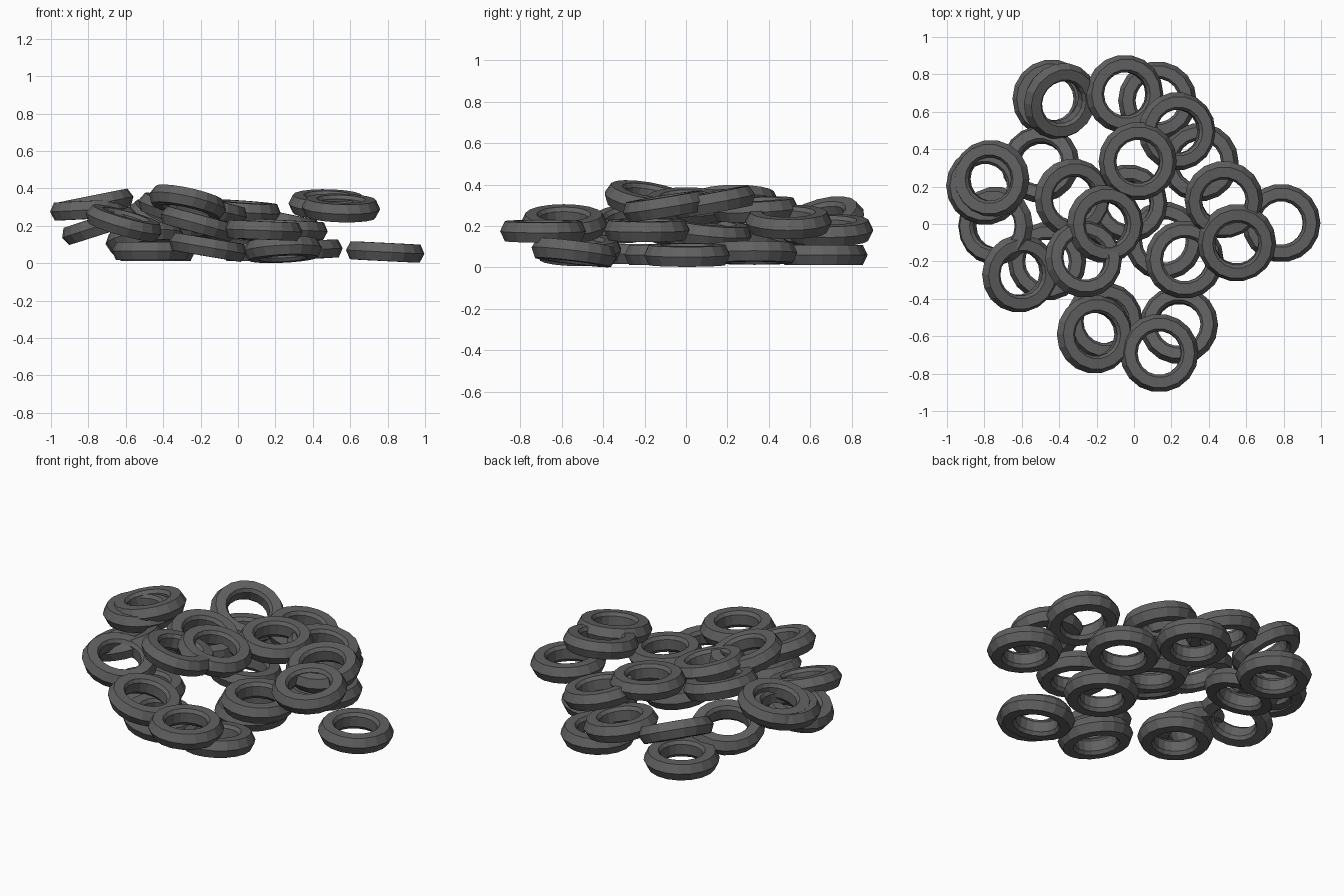
import bpy
import bmesh
import math
from mathutils import Vector

default_cube = bpy.data.objects.get("Cube")
if default_cube:
    bpy.data.objects.remove(default_cube, do_unlink=True)

SEGMENTS = 18

# Dark rubber used by every tyre
rubber = bpy.data.materials.new("dark_grey_rubber")
rubber.use_nodes = True
colour = (0.12, 0.12, 0.123, 1)
rubber.diffuse_color = colour
shader = rubber.node_tree.nodes["Principled BSDF"]
shader.inputs["Base Color"].default_value = colour
shader.inputs["Roughness"].default_value = 0.9

# Cross-section as (radius, height): ridged tread, flat sidewalls, hollow rim
half_section = [(0.187, 0.048), (0.131, 0.049), (0.117, 0.03)]
section = [(0.21, 0)] + half_section + [(r, -h) for r, h in reversed(half_section)]


def build_tyre_mesh():
    """Spin the cross-section around z into a closed, flat-shaded ring."""
    bm = bmesh.new()
    rings = []
    for step in range(SEGMENTS):
        angle = math.tau * step / SEGMENTS
        rings.append([bm.verts.new((r * math.cos(angle), r * math.sin(angle), h))
                      for r, h in section])
    for step, ring in enumerate(rings):
        following = rings[(step + 1) % SEGMENTS]
        for i in range(len(section)):
            j = (i + 1) % len(section)
            bm.faces.new((ring[i], following[i], following[j], ring[j]))
    bmesh.ops.recalc_face_normals(bm, faces=bm.faces)
    mesh = bpy.data.meshes.new("tyre_ring")
    bm.to_mesh(mesh)
    bm.free()
    mesh.materials.append(rubber)
    return mesh


def place_tyre(name, mesh, x, y, z, slope_x=0, slope_y=0):
    """Lay a tyre at a spot; the slopes say how fast it rises along x and y."""
    tyre = bpy.data.objects.new(name, mesh)
    bpy.context.collection.objects.link(tyre)
    normal = Vector((-slope_x, -slope_y, 1)).normalized()
    tyre.rotation_mode = "QUATERNION"
    tyre.rotation_quaternion = Vector((0, 0, 1)).rotation_difference(normal)
    tyre.location = (x, y, z)


# Each layer of the heap: x, y, z, then optional slopes along x and y
layers = {
    # Tyres lying on the ground
    "ground_tyre": [
        (.787, .005, .06, -.05),
        (.24, -.54, .072, .05, -.12),
        (-.16, -.52, .085, -.17),
        (-.465, -.2, .065),
        (.16, -.09, .06),
        (.35, .33, .07, .05),
        (.125, .66, .06),
        (-.44, .67, .06),
        (-.5, .32, .13, .14, -.2),
    ],
    # Tyres leaning on the ones below
    "middle_tyre": [
        (.135, -.69, .175, -.04),
        (-.21, -.59, .21, -.27),
        (-.61, -.265, .215, -.28, .12),
        (-.74, -.01, .2, .32),
        (.27, -.19, .18, -.05),
        (-.03, .11, .17, -.1, -.1),
        (-.33, .14, .28, -.28, .08),
        (.23, .495, .22, -.2),
        (-.05, .695, .18, -.17),
        (-.795, .205, .285, .05),
    ],
    # Tyres on top of the heap
    "top_tyre": [
        (-.27, -.187, .325, -.22, -.17),
        (-.155, 0, .295, -.25),
        (.02, .335, .28, -.07, .04),
        (.48, .13, .315, -.02, .18),
        (.55, -.1, .295, -.03, .16),
        (-.765, .24, .315, .2),
        (-.395, .658, .215, -.43, .29),
    ],
}

tyre_mesh = build_tyre_mesh()
for layer_name, spots in layers.items():
    for number, spot in enumerate(spots, start=1):
        place_tyre(f"{layer_name}_{number}", tyre_mesh, *spot)
